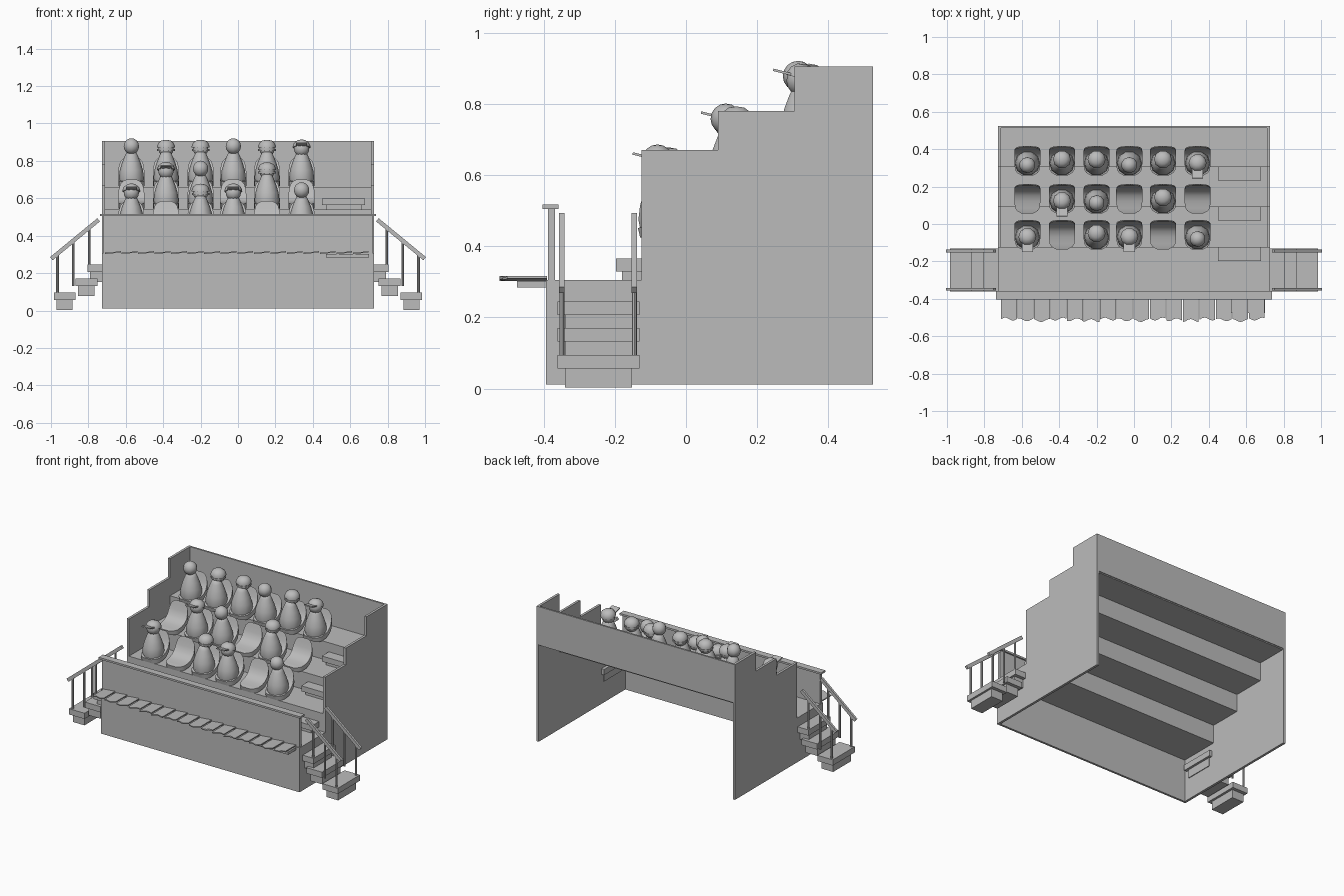
import bpy, bmesh, math
from mathutils import Vector, Matrix

if "Cube" in bpy.data.objects:
    bpy.data.objects.remove(bpy.data.objects["Cube"])

grey = bpy.data.materials.new("light grey")
grey.diffuse_color = (0.5, 0.5, 0.5, 1)
grey.use_nodes = True
grey.node_tree.nodes["Principled BSDF"].inputs["Base Color"].default_value = grey.diffuse_color


def finish(name, bm, angle=40):
    bmesh.ops.recalc_face_normals(bm, faces=bm.faces[:])
    me = bpy.data.meshes.new(name)
    bm.to_mesh(me)
    bm.free()
    me.materials.append(grey)
    ob = bpy.data.objects.new(name, me)
    bpy.context.collection.objects.link(ob)
    bpy.ops.object.select_all(action='DESELECT')
    ob.select_set(True)
    bpy.context.view_layer.objects.active = ob
    bpy.ops.object.shade_smooth_by_angle(angle=math.radians(angle))
    return ob


def add_box(bm, x0, x1, y0, y1, z0, z1):
    m = Matrix.Translation(((x0 + x1) / 2, (y0 + y1) / 2, (z0 + z1) / 2)) @ \
        Matrix.Diagonal((x1 - x0, y1 - y0, z1 - z0, 1))
    bmesh.ops.create_cube(bm, size=1, matrix=m)


def box(name, *b):
    bm = bmesh.new()
    add_box(bm, *b)
    return finish(name, bm)


def prism(name, pts, x0, x1):
    """Extrude a (y, z) outline along x."""
    bm = bmesh.new()
    f = bm.faces.new([bm.verts.new((x0, y, z)) for y, z in pts])
    r = bmesh.ops.extrude_face_region(bm, geom=[f])
    bmesh.ops.translate(bm, vec=(x1 - x0, 0, 0),
                        verts=[v for v in r['geom'] if isinstance(v, bmesh.types.BMVert)])
    return finish(name, bm)


def add_lathe(bm, profile, n, mat):
    """Spin an (r, z) profile; zero radius closes to a point."""
    rings = []
    for r, z in profile:
        k = 1 if r == 0 else n
        rings.append([bm.verts.new(mat @ Vector((r * math.cos(2 * math.pi * i / n),
                                                 r * math.sin(2 * math.pi * i / n), z)))
                      for i in range(k)])
    for a, b in zip(rings, rings[1:]):
        for i in range(n):
            j = (i + 1) % n
            vs = [a[i % len(a)], a[j % len(a)], b[j % len(b)], b[i % len(b)]]
            bm.faces.new(list(dict.fromkeys(vs)))


# Shell: stepped side walls, front wall, parapet and back wall
outline = [(-0.39, 0.012), (0.525, 0.012), (0.525, 0.905), (0.305, 0.905), (0.305, 0.78),
           (0.09, 0.78), (0.09, 0.67), (-0.125, 0.67), (-0.125, 0.305), (-0.39, 0.305)]
for s, side in ((-1, "left"), (1, "right")):
    prism(side + "_wall", outline, s * 0.71, s * 0.726)
box("front_wall", -0.726, 0.726, -0.394, -0.38, 0.012, 0.305)
box("parapet", -0.722, 0.722, -0.388, -0.368, 0.3, 0.508)
box("parapet_cap", -0.737, 0.737, -0.403, -0.358, 0.505, 0.517)
box("back_wall", -0.715, 0.715, 0.513, 0.525, 0.655, 0.905)

# Terraces: one thin folded sheet
edges = [-0.38, -0.125, 0.09, 0.305, 0.52]
floors = [0.305, 0.425, 0.54, 0.66]
top, under = [], []
for i, z in enumerate(floors):
    top += [(edges[i], z), (edges[i + 1], z)]
    under += [(edges[i] + (0.01 if i else 0), z - 0.012),
              (edges[i + 1] + (0.01 if i < 3 else 0), z - 0.012)]
prism("terraces", top + under[::-1], -0.712, 0.712)

# Aisle steps
for i in range(3):
    e, z = edges[i + 1], floors[i]
    bm = bmesh.new()
    add_box(bm, 0.45, 0.68, e - 0.072, e, z + 0.024, z + 0.06)
    add_box(bm, 0.47, 0.66, e - 0.055, e, z, z + 0.026)
    finish("aisle_step", bm)

# Row of wavy-edged tiles along the front
n = 16
for i in range(n):
    x0 = -0.71 + i * 1.412 / n
    w, m = 1.412 / n - 0.004, 6
    bm = bmesh.new()
    near, far = [], []
    for k in range(m + 1):
        t = k / m
        x, lift = x0 + w * t, 0.302 + 0.008 * t
        near.append(bm.verts.new((x, -0.39, lift)))
        far.append(bm.verts.new((x, -0.508 + 0.008 * math.sin(2 * math.pi * t + i) - 0.004 * (i % 3), lift)))
    fs = [bm.faces.new((near[k], near[k + 1], far[k + 1], far[k])) for k in range(m)]
    r = bmesh.ops.extrude_face_region(bm, geom=fs)
    bmesh.ops.translate(bm, vec=(0, 0, 0.007),
                        verts=[v for v in r['geom'] if isinstance(v, bmesh.types.BMVert)])
    finish("front_tile", bm)
box("front_ledge", 0.47, 0.7, -0.475, -0.39, 0.284, 0.302)

# Side stairs with handrails
for s in (-1, 1):
    for x0, x1, z in ((0.87, 0.983, 0.095), (0.752, 0.868, 0.17), (0.69, 0.805, 0.245)):
        bm = bmesh.new()
        add_box(bm, s * x0, s * x1, -0.361, -0.13, z - 0.038, z)
        add_box(bm, s * (x0 + 0.015), s * (x1 - 0.013), -0.34, -0.152, z - 0.092, z - 0.036)
        finish("stair_step", bm)
    for y in (-0.349, -0.145):
        bm = bmesh.new()
        for px, z0, z1 in ((0.795, 0.24, 0.44), (0.88, 0.13, 0.372), (0.965, 0.09, 0.3)):
            bmesh.ops.create_cone(bm, segments=8, radius1=0.007, radius2=0.007, depth=z1 - z0, cap_ends=True,
                                  matrix=Matrix.Translation((s * px, y, (z0 + z1) / 2)))
        a, b = Vector((s * 0.745, y, 0.485)), Vector((s * 0.998, y, 0.277))
        m = Matrix.Translation((a + b) / 2) @ (b - a).to_track_quat('Z', 'Y').to_matrix().to_4x4() \
            @ Matrix.Diagonal((0.015, 0.022, (b - a).length, 1))
        bmesh.ops.create_cube(bm, size=1, matrix=m)
        finish("handrail", bm)


def seat(x, y, z):
    """Scoop seat: curved strip with a rounded back and front."""
    bm = bmesh.new()
    rows, m = [], 6
    path = [(0.075, 0.16), (0.073, 0.152), (0.068, 0.135), (0.06, 0.105), (0.045, 0.07), (0.02, 0.048),
            (-0.01, 0.038), (-0.045, 0.032), (-0.062, 0.03), (-0.075, 0.026)]
    width = [0.028, 0.045, 0.06, 0.068, 0.07, 0.07, 0.07, 0.066, 0.055, 0.032]
    for (py, pz), w in zip(path, width):
        rows.append([bm.verts.new((x + w * (2 * k / m - 1), y + py, z + pz)) for k in range(m + 1)])
    fs = [bm.faces.new((a[k], a[k + 1], b[k + 1], b[k]))
          for a, b in zip(rows, rows[1:]) for k in range(m)]
    # Skirt carries the scoop down to the terrace
    r = bmesh.ops.extrude_face_region(bm, geom=fs)
    for v in r['geom']:
        if isinstance(v, bmesh.types.BMVert):
            v.co.z = max(z, v.co.z - 0.03)
            v.co.y += 0.006
    finish("seat", bm, 50)


def spectator(x, y, z, kind):
    lean = {"plain": -0.02, "hat": 0.01, "cap": -0.01}[kind]
    hz = z + (0.218 if kind == "plain" else 0.205)
    # Body
    bm = bmesh.new()
    add_lathe(bm, [(0, 0), (0.06, 0), (0.067, 0.035), (0.062, 0.075), (0.05, 0.115), (0.036, 0.15),
                   (0.026, 0.17), (0, 0.178)], 10, Matrix.Translation((x, y - 0.01, z + 0.015)))
    finish("spectator_body", bm, 60)
    # Head
    bm = bmesh.new()
    head = Matrix.Translation((x, y + lean, hz))
    bmesh.ops.create_uvsphere(bm, u_segments=10, v_segments=8, radius=0.043, matrix=head)
    finish("spectator_head", bm, 60)
    if kind == "plain":
        return
    # Headwear
    bm = bmesh.new()
    tilt = head @ Matrix.Rotation(math.radians(-14 if kind == "cap" else 0), 4, 'X')
    add_lathe(bm, [(0.04, 0.006), (0.048, 0.006), (0.047, 0.016), (0.04, 0.032), (0.024, 0.044), (0, 0.048)], 10, tilt)
    if kind == "cap":
        add_box(bm, -0.03, 0.03, -0.085, -0.03, 0.007, 0.014)
        bmesh.ops.transform(bm, matrix=tilt, verts=bm.verts[-8:])
    else:
        add_lathe(bm, [(0.041, -0.012), (0.047, -0.012), (0.047, -0.002), (0.041, -0.002)], 10, tilt)
    finish("spectator_" + kind, bm, 50)


# Seats and crowd, front row first
columns = [-0.57, -0.385, -0.2, -0.025, 0.155, 0.34]
crowd = [["cap", None, "hat", "cap", None, "plain"],
         [None, "cap", "plain", None, "hat", None],
         ["plain", "hat", "hat", "plain", "hat", "cap"]]
for y, z, people in zip((-0.06, 0.132, 0.335), floors[1:], crowd):
    for x, kind in zip(columns, people):
        seat(x, y, z)
        if kind:
            spectator(x, y, z, kind)
